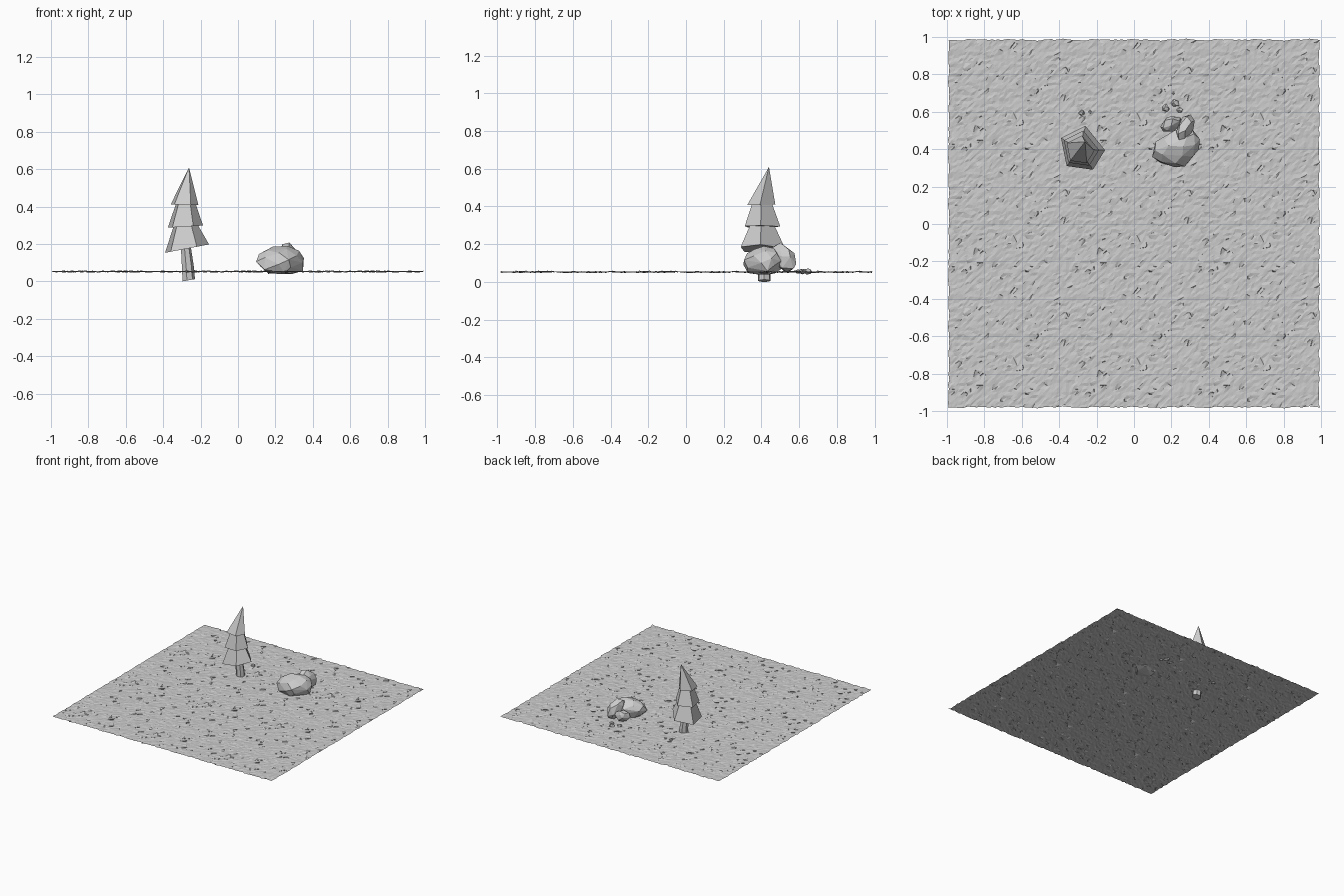
import bpy, bmesh, math, random
from mathutils import Vector, Euler

if "Cube" in bpy.data.objects:
    bpy.data.objects.remove(bpy.data.objects["Cube"])

random.seed(7)


def finish(name, bm):
    bmesh.ops.recalc_face_normals(bm, faces=bm.faces)
    me = bpy.data.meshes.new(name)
    bm.to_mesh(me)
    bm.free()
    ob = bpy.data.objects.new(name, me)
    bpy.context.collection.objects.link(ob)
    return ob


def loft(name, rings):
    """Closed skin through rings of points; a one-point ring is a tip."""
    bm = bmesh.new()
    vs = [[bm.verts.new(p) for p in ring] for ring in rings]
    n = len(vs[0])
    for a, b in zip(vs, vs[1:]):
        for i in range(n):
            j = (i + 1) % n
            if len(b) == 1:
                bm.faces.new((a[i], a[j], b[0]))
            else:
                bm.faces.new((a[i], a[j], b[j], b[i]))
    bm.faces.new(vs[0][::-1])
    if len(vs[-1]) > 1:
        bm.faces.new(vs[-1])
    return finish(name, bm)


def rock(name, centre, half, rot=(0, 0, 0), points=26, seed=1, floor=None):
    """Faceted boulder: hull of evenly spread, jittered ellipsoid points."""
    rng = random.Random(seed)
    e = Euler([math.radians(a) for a in rot])
    bm = bmesh.new()
    for i in range(points):
        z = 1 - 2 * (i + 0.5) / points
        a = i * 2.39996 + rng.uniform(-0.3, 0.3)
        r = math.sqrt(1 - z * z)
        p = Vector((r * math.cos(a), r * math.sin(a), z)) * rng.uniform(0.9, 1.07)
        p = Vector(c * h for c, h in zip(p, half))
        p.rotate(e)
        p += Vector(centre)
        if floor is not None:
            p.z = max(p.z, floor)
        bm.verts.new(p)
    res = bmesh.ops.convex_hull(bm, input=bm.verts)
    bmesh.ops.delete(bm, geom=[v for v in bm.verts if not v.link_faces], context='VERTS')
    return finish(name, bm)


# Ground: rough sheet made of a 3 x 3 repeating tile with sparse folded shards
T = 40
N = 3 * T
tile = {}
for i in range(T):
    for j in range(T):
        tile[i, j] = Vector((random.uniform(-.004, .004), random.uniform(-.004, .004),
                             random.uniform(-.0022, .0022)))
for k in range(85):
    i, j = random.randrange(T), random.randrange(T)
    a = random.uniform(0, 2 * math.pi)
    tile[i, j] = Vector((math.cos(a) * .022, math.sin(a) * .022,
                         random.choice((-1, 1)) * random.uniform(.003, .007)))
bm = bmesh.new()
grid = []
for i in range(N + 1):
    row = []
    for j in range(N + 1):
        d = tile[i % T, j % T].copy()
        if i in (0, N):
            d.x = max(-.006, min(.006, d.x))
        if j in (0, N):
            d.y = max(-.006, min(.006, d.y))
        x, y = -0.99 + 1.98 * i / N, -0.98 + 1.965 * j / N
        row.append(bm.verts.new(Vector((x, y, 0.053)) + d))
    grid.append(row)
for i in range(N):
    for j in range(N):
        a, b, c, d = grid[i][j], grid[i + 1][j], grid[i + 1][j + 1], grid[i][j + 1]
        bm.faces.new((a, b, c))
        bm.faces.new((a, c, d))
finish("ground", bm)

# Tree: irregular five-sided tiers on a leaning trunk
PENTAGON = [(-.115, .06), (-.085, -.09), (.055, -.11), (.12, -.005), (.015, .125)]


def tier_ring(cx, cy, z, s, tilt=0.0):
    return [(cx + x * s, cy + y * s, z + x * s * tilt) for x, y in PENTAGON]


loft("lower_branches", [tier_ring(-.275, .40, .175, 1, .19),
                        tier_ring(-.28, .40, .305, .53)])
loft("middle_branches", [tier_ring(-.283, .40, .293, .80, .06),
                         tier_ring(-.28, .40, .415, .45)])
loft("top_branches", [tier_ring(-.287, .395, .41, .63, -.03), [(-.262, .44, .61)]])


def trunk_ring(cx, cy, z, r):
    return [(cx + r * math.cos(a), cy + r * math.sin(a), z + .006 * math.cos(a))
            for a in (2 * math.pi * k / 7 for k in range(7))]


loft("trunk", [trunk_ring(-.265, .415, .006, .035), trunk_ring(-.27, .415, .08, .033),
               trunk_ring(-.283, .41, .21, .026)])

# Rocks
rock("large_rock", (.232, .405, .108), (.135, .10, .085), (0, 0, 22), 34, 3, .04)
rock("tilted_rock", (.275, .515, .13), (.045, .095, .06), (-42, 0, -28), 22, 5, .045)
rock("back_rock", (.20, .535, .10), (.062, .04, .05), (-25, 0, 30), 20, 8, .045)

# Pebbles
for k, (x, y, r) in enumerate([(-.28, .595, .016), (-.235, .60, .010), (.17, .62, .02),
                               (.22, .645, .022), (.245, .61, .015), (.21, .70, .007)]):
    rock("pebble_%d" % (k + 1), (x, y, .055), (r * 1.2, r, r * .8), (0, 0, 50 * k), 12, 20 + k)
